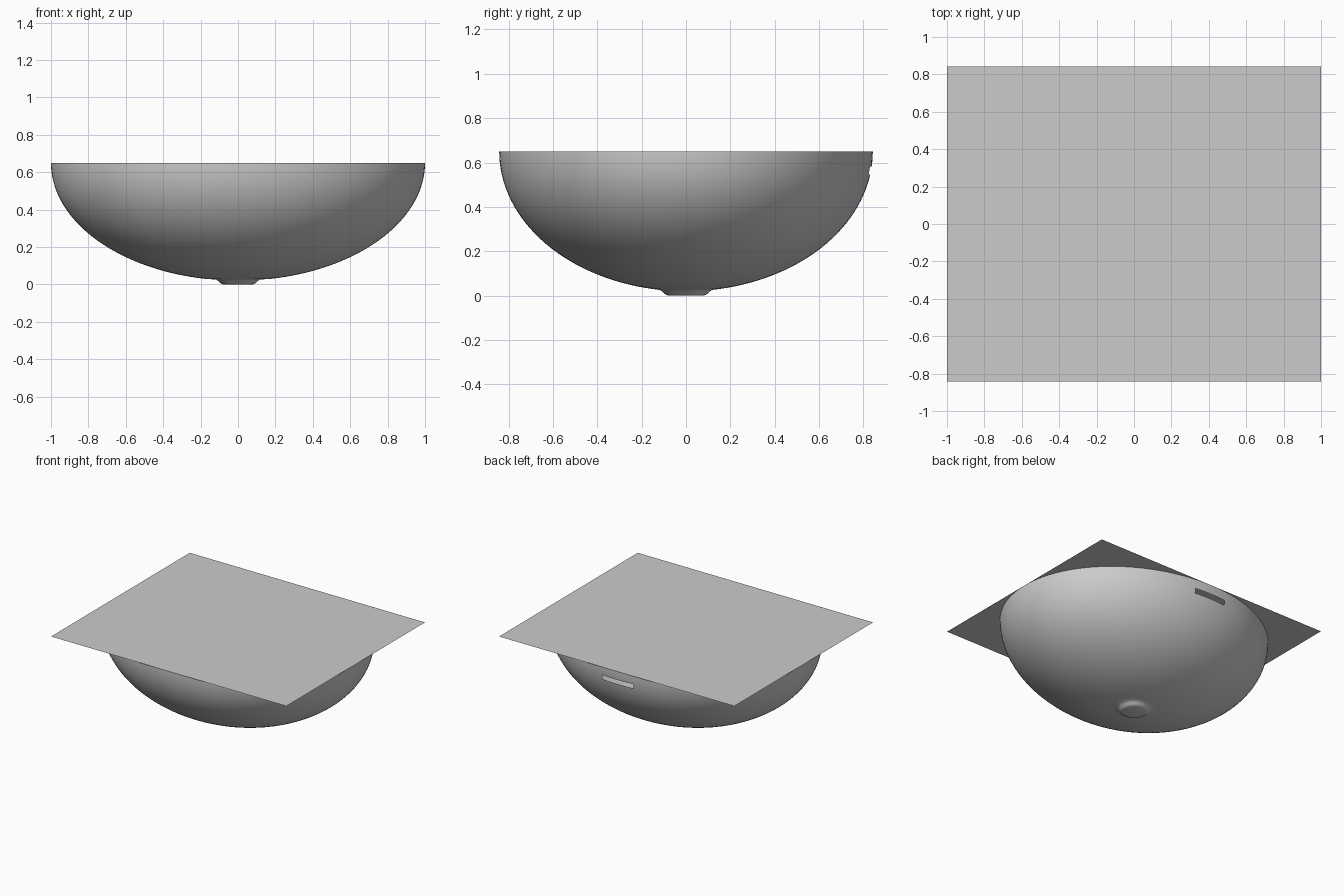
import bpy, bmesh
from math import sin, cos, pi, sqrt
from mathutils import Vector

if "Cube" in bpy.data.objects:
    bpy.data.objects.remove(bpy.data.objects["Cube"])

A, B, RIM, DEPTH = 1.0, 0.842, 0.65, 0.63    # half axes, rim height, bowl depth
SEG, ROWS = 128, 32


def finish(bm, name, smooth=False):
    bmesh.ops.recalc_face_normals(bm, faces=bm.faces[:])
    me = bpy.data.meshes.new(name)
    bm.to_mesh(me)
    bm.free()
    ob = bpy.data.objects.new(name, me)
    bpy.context.collection.objects.link(ob)
    if smooth:
        bpy.ops.object.select_all(action='DESELECT')
        ob.select_set(True)
        bpy.context.view_layer.objects.active = ob
        bpy.ops.object.shade_smooth_by_angle(angle=0.7)
    return ob


# profile rings from rim to drain: (x radius, y radius, z)
rings = []
for i in range(ROWS):
    a = i / ROWS * (pi / 2 - 0.13)
    rings.append((A * cos(a), B * cos(a), RIM - DEPTH * sin(a)))
# round drain boss under the bowl
for r, z in ((0.118, 0.026), (0.108, 0.020), (0.098, 0.010), (0.088, 0.003), (0.078, 0.0)):
    rings.append((r, r, z))

# half-ellipsoid basin
bm = bmesh.new()
loops = [[bm.verts.new((rx * cos(2 * pi * k / SEG), ry * sin(2 * pi * k / SEG), z))
          for k in range(SEG)] for rx, ry, z in rings]
for up, low in zip(loops, loops[1:]):
    for k in range(SEG):
        n = (k + 1) % SEG
        bm.faces.new((up[k], low[k], low[n], up[n]))
bm.faces.new(loops[-1])

# overflow slot cut through the back wall
X, Z0, Z1 = 0.132, 0.547, 0.582
for co, no in (((X, 0, 0), (1, 0, 0)), ((-X, 0, 0), (1, 0, 0)),
               ((0, 0, Z0), (0, 0, 1)), ((0, 0, Z1), (0, 0, 1))):
    near = [f for f in bm.faces if f.calc_center_median().y > 0.7
            and abs(f.calc_center_median().x) < 0.25 and f.calc_center_median().z > 0.45]
    geom = near + list({e for f in near for e in f.edges}) + list({v for f in near for v in f.verts})
    bmesh.ops.bisect_plane(bm, geom=geom, plane_co=co, plane_no=no, dist=1e-5)
hole = []
for f in bm.faces:
    c = f.calc_center_median()
    if c.y > 0.7 and abs(c.x) < X and Z0 < c.z < Z1:
        hole.append(f)
bmesh.ops.delete(bm, geom=hole, context='FACES')
finish(bm, "basin", smooth=True)

# flat rectangular sheet lying across the rim
bm = bmesh.new()
bm.faces.new([bm.verts.new((x * A, y * B, RIM)) for x, y in ((-1, -1), (1, -1), (1, 1), (-1, 1))])
finish(bm, "top_sheet")
